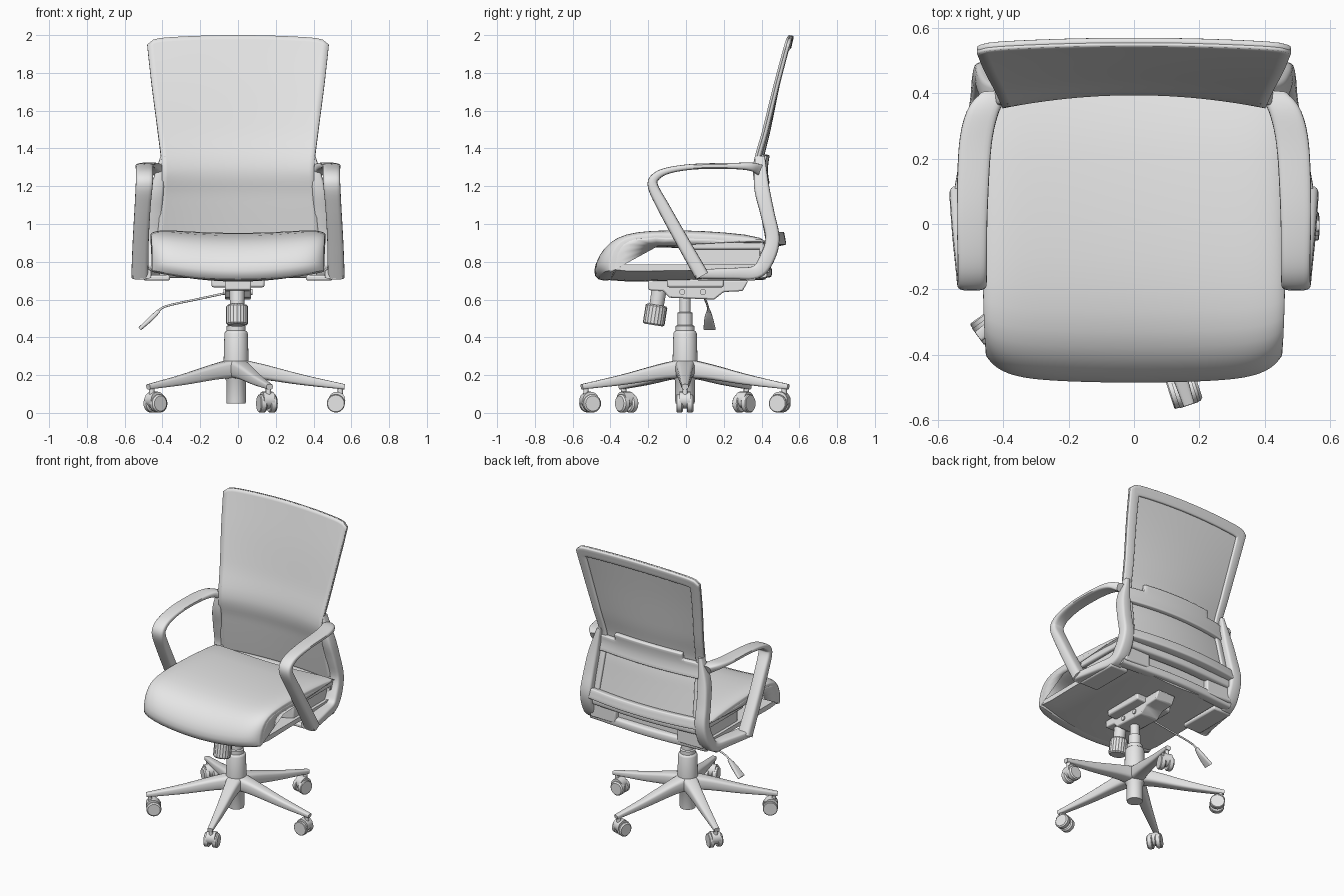
import bpy, bmesh, math
from mathutils import Vector, Matrix

old = bpy.data.objects.get("Cube")
if old:
    bpy.data.objects.remove(old)

grey = bpy.data.materials.new("plain_grey")
grey.use_nodes = True
grey.diffuse_color = (0.8, 0.8, 0.8, 1)
grey.node_tree.nodes["Principled BSDF"].inputs["Base Color"].default_value = (0.8, 0.8, 0.8, 1)
parts = []


def finish(name, bm, matrix=Matrix(), mirror=False, bevel=0, fix=True):
    if fix:
        bmesh.ops.recalc_face_normals(bm, faces=bm.faces)
    bm.transform(matrix)
    mesh = bpy.data.meshes.new(name)
    bm.to_mesh(mesh)
    bm.free()
    mesh.materials.append(grey)
    obj = bpy.data.objects.new(name, mesh)
    bpy.context.collection.objects.link(obj)
    if bevel:
        mod = obj.modifiers.new("bevel", 'BEVEL')
        mod.width, mod.segments = bevel, 2
    if mirror:
        obj.modifiers.new("mirror", 'MIRROR')
    parts.append(obj)
    return obj


def spline(pts, n=5):
    """Smooth a list of equal-length tuples with a Catmull-Rom curve."""
    p = [Vector(q) for q in pts]
    p = [2 * p[0] - p[1]] + p + [2 * p[-1] - p[-2]]
    out = []
    for a, b, c, d in zip(p, p[1:], p[2:], p[3:]):
        for i in range(n):
            t = i / n
            out.append(0.5 * (2 * b + (c - a) * t + (2 * a - 5 * b + 4 * c - d) * t * t
                              + (3 * b - a - 3 * c + d) * t ** 3))
    return out + [p[-2]]


def skin(bm, rings):
    """Join closed rings of points into a capped tube."""
    rows = [[bm.verts.new(v) for v in r] for r in rings]
    n = len(rows[0])
    for a, b in zip(rows, rows[1:]):
        for i in range(n):
            bm.faces.new((a[i], a[(i + 1) % n], b[(i + 1) % n], b[i]))
    bm.faces.new(rows[0])
    bm.faces.new(rows[-1])


def sweep(name, pts, side=(1, 0, 0), square=0.55, seg=20, **kw):
    """Strap along points (x, y, z, width, thickness); width runs along side."""
    path, side, rings = spline(pts), Vector(side), []
    for i, p in enumerate(path):
        ahead, behind = path[min(i + 1, len(path) - 1)], path[max(i - 1, 0)]
        normal = Vector((ahead - behind)[:3]).cross(side).normalized()
        ring = []
        for k in range(seg):
            c, s = math.cos(math.tau * k / seg), math.sin(math.tau * k / seg)
            c, s = (math.copysign(abs(v) ** square, v) for v in (c, s))
            ring.append(Vector(p[:3]) + side * c * p[3] / 2 + normal * s * p[4] / 2)
        rings.append(ring)
    bm = bmesh.new()
    skin(bm, rings)
    return finish(name, bm, **kw)


def lathe(name, profile, matrix=Matrix(), seg=28, ridge=0):
    rings = []
    for r, z in profile:
        rings.append([((r - ridge * (k % 2)) * math.cos(math.tau * k / seg),
                       (r - ridge * (k % 2)) * math.sin(math.tau * k / seg), z) for k in range(seg)])
    bm = bmesh.new()
    skin(bm, rings)
    return finish(name, bm, matrix)


def box(name, lo, hi, bevel=0.01, **kw):
    lo, hi = Vector(lo), Vector(hi)
    bm = bmesh.new()
    bmesh.ops.create_cube(bm, size=1)
    m = Matrix.Translation((lo + hi) / 2) @ Matrix.Diagonal((hi - lo).to_4d())
    return finish(name, bm, m, bevel=bevel, **kw)


# Star base: five tapered legs with twin-wheel casters
hub = Matrix.Translation((-0.01, -0.005, 0))
across = Matrix.Rotation(math.pi / 2, 4, 'Y')
for i in range(5):
    turn = hub @ Matrix.Rotation(math.radians(72 * i - 90), 4, 'Z')
    sweep(f"base_leg_{i}", [(0, .02, .235, .11, .10), (0, .15, .215, .085, .08),
                            (0, .35, .175, .06, .055), (0, .575, .138, .035, .028)], matrix=turn)
    lathe(f"caster_stem_{i}", [(.014, .06), (.014, .14)], turn @ Matrix.Translation((0, .552, 0)), seg=12)
    for s in (-1, 1):
        lathe(f"caster_wheel_{i}_{s}", [(.04, -.018), (.048, -.01), (.048, .014), (.044, .018)],
              turn @ Matrix.Translation((s * .028, .528, .05)) @ across, seg=24)
    lathe(f"caster_hood_{i}", [(.044, -.03), (.044, .03)],
          turn @ Matrix.Translation((0, .534, .068)) @ across, seg=20)

# Gas lift column
lathe("lift_column", [(.05, .05), (.052, .06), (.052, .17), (.065, .19), (.066, .28), (.062, .42), (.058, .43),
                      (.05, .435), (.05, .46), (.04, .465), (.04, .53), (.03, .535), (.03, .64)], hub)

# Tilt mechanism: side profile pushed across x
bm = bmesh.new()
outline = [(-.2, .70), (-.2, .65), (-.12, .645), (-.09, .61), (.15, .6), (.2, .64), (.3, .645), (.33, .70)]
skin(bm, [[(x, y, z) for y, z in outline] for x in (-.07, .07)])
finish("tilt_mechanism", bm, bevel=.008)
box("mechanism_plate", (-.14, -.1, .665), (.14, .2, .71))
for y in (-.02, .09):
    lathe("mechanism_bolt", [(.016, -.078), (.016, .078)], Matrix.Translation((0, y, .64)) @ across, seg=12)

# Tension knob, leaning forward
lean = Matrix.Translation((-.005, -.172, .465)) @ Matrix.Rotation(math.radians(-9), 4, 'X')
lathe("tension_knob", [(.05, 0), (.058, .008), (.058, .1), (.05, .108)], lean, seg=40, ridge=.004)
lathe("tension_shaft", [(.038, .1), (.04, .2)], lean)

# Height lever with paddle
sweep("lever_rod", [(-.06, .09, .635, .012, .012), (-.2, .1, .605, .012, .012),
                    (-.38, .115, .565, .012, .012), (-.43, .12, .53, .014, .014)], (0, 1, 0), 1, 10)
sweep("lever_paddle", [(-.42, .12, .54, .02, .02), (-.46, .12, .50, .045, .025),
                       (-.52, .125, .445, .065, .02)], (0, 1, 0))

# Seat cushion: pairs of upper and lower side points (y, z), thinned to a rounded edge at each side
upper = [(.43, .93), (.2, .955), (0, .965), (-.2, .962), (-.34, .937), (-.42, .89), (-.47, .825), (-.492, .76), (-.475, .71)]
lower = [(.43, .86), (.2, .87), (0, .885), (-.2, .885), (-.28, .88), (-.335, .855), (-.36, .81), (-.365, .75), (-.39, .705)]
rings = []
for k in range(29):
    u = math.sin(math.pi / 2 * (k / 14 - 1))
    puff = max(.2, (1 - abs(u) ** 8) ** .5)
    ring = []
    for mine, other in ((upper, lower), (lower, upper)):
        row = []
        for a, b in zip(mine, other):
            mid, half = (Vector(a) + Vector(b)) / 2, (Vector(a) - Vector(b)) / 2
            p = mid + half * puff
            front = max(0, min(1, -p.x / .45))
            row.append((u * (.465 - .01 * front ** 3), p.x + front * (.02 * u * u + .02 * u ** 8),
                        p.y - .01 + (.025 + .025 * front ** 3) * u * u))
        ring += row if mine is upper else row[::-1]
    rings.append(ring)
bm = bmesh.new()
skin(bm, rings)
finish("seat_cushion", bm).modifiers.new("smooth", 'SUBSURF').levels = 1

# Seat pan: a shallow trough rising to both sides, and the closed rear half of the seat
rings = []
for k in range(17):
    u = k / 8 - 1
    z, front = .695 + .055 * u * u, -.44 + .05 * u ** 4
    rings.append([(.45 * u, front, z + .01), (.45 * u, -.3, z), (.45 * u, .42, z + .01),
                  (.45 * u, .43, z + .035), (.45 * u, front, z + .035)])
bm = bmesh.new()
skin(bm, rings)
finish("seat_pan", bm)
box("seat_core", (-.42, .02, .755), (.42, .41, .89))
box("side_rail", (.42, .0, .865), (.45, .41, .915), mirror=True)

# Arm loops and rear uprights
sweep("armrest", [(.425, .395, 1.285, .09, .06), (.462, .345, 1.303, .10, .045), (.486, .24, 1.307, .1, .032),
                  (.495, .05, 1.304, .095, .03), (.495, -.09, 1.284, .09, .034), (.495, -.16, 1.25, .09, .045),
                  (.497, -.175, 1.2, .09, .055), (.505, -.12, 1.09, .085, .065), (.515, -.02, .91, .085, .07),
                  (.52, .085, .725, .09, .075)], mirror=True)
sweep("side_upright", [(.51, .05, .735, .10, .05), (.48, .25, .738, .09, .06), (.458, .37, .745, .09, .07),
                       (.452, .425, .81, .09, .08), (.447, .458, .92, .085, .075), (.44, .43, 1.06, .08, .075),
                       (.425, .40, 1.2, .07, .08), (.395, .392, 1.36, .03, .05)], square=.45, mirror=True)
box("arm_bracket", (.36, .06, .70), (.5, .37, .73), mirror=True)

# Rear beam below the backrest, with a long opening
for name, y, z in (("rear_beam_top", .435, .865), ("rear_beam_bottom", .405, .745)):
    sweep(name, [(-.45, y - .01, z, .07, .06), (0, y + .015, z, .07, .06), (.45, y - .01, z, .07, .06)], (0, 1, 0))
box("rear_beam_end", (.24, .39, .74), (.44, .445, .87), mirror=True)

# Backrest: curved sheet, edge frame and cross bars share one surface (height, half width, depth)
shape = spline([(.87, .43, .43), (1, .42, .405), (1.15, .408, .378), (1.3, .402, .354),
                (1.5, .425, .405), (1.75, .458, .467), (2.01, .487, .537)])


def back_point(u, v, gap):
    z = .88 + v * (1.12 - .02 * u * u - .03 * u ** 20)
    a, b = next((a, b) for a, b in zip(shape, shape[1:]) if b[0] >= z)
    p = a.lerp(b, (z - a[0]) / (b[0] - a[0]))
    bow = .04 - .03 * max(0, min(1, (z - 1.3) / .7))
    return Vector((u * p[1], p[2] + bow * (1 - u * u) + gap, z))


def back_sheet(name, keep, depth, gap=0, bevel=0):
    nu, nv = 28, 48
    bm = bmesh.new()
    grid = [[bm.verts.new(back_point(2 * i / nu - 1, j / nv, gap)) for i in range(nu + 1)] for j in range(nv + 1)]
    for j in range(nv):
        for i in range(nu):
            u, z = abs((2 * i + 1) / nu - 1), .88 + 1.12 * (j + .5) / nv
            if keep(u, z):
                bm.faces.new((grid[j][i], grid[j][i + 1], grid[j + 1][i + 1], grid[j + 1][i]))
    bmesh.ops.delete(bm, geom=[v for v in bm.verts if not v.link_faces], context='VERTS')
    obj = finish(name, bm, fix=False)
    mod = obj.modifiers.new("thickness", 'SOLIDIFY')
    mod.thickness, mod.offset = depth, -1
    if bevel:
        mod = obj.modifiers.new("bevel", 'BEVEL')
        mod.width, mod.segments = bevel, 2
        mod.angle_limit = math.radians(50)


back_sheet("back_panel", lambda u, z: True, .012)
back_sheet("back_frame", lambda u, z: u > .857 or z > 1.93, .022, .006, .008)
back_sheet("back_cross_bar", lambda u, z: 1.2 < z < (1.36 if u < .62 else 1.32), .03, .01, .006)
back_sheet("back_lower_bar", lambda u, z: z < .96, .055, .01, .008)

# Smooth shading with crisp edges
bpy.ops.object.select_all(action='DESELECT')
for obj in parts:
    obj.select_set(True)
bpy.context.view_layer.objects.active = parts[0]
bpy.ops.object.shade_smooth_by_angle(angle=math.radians(40))
